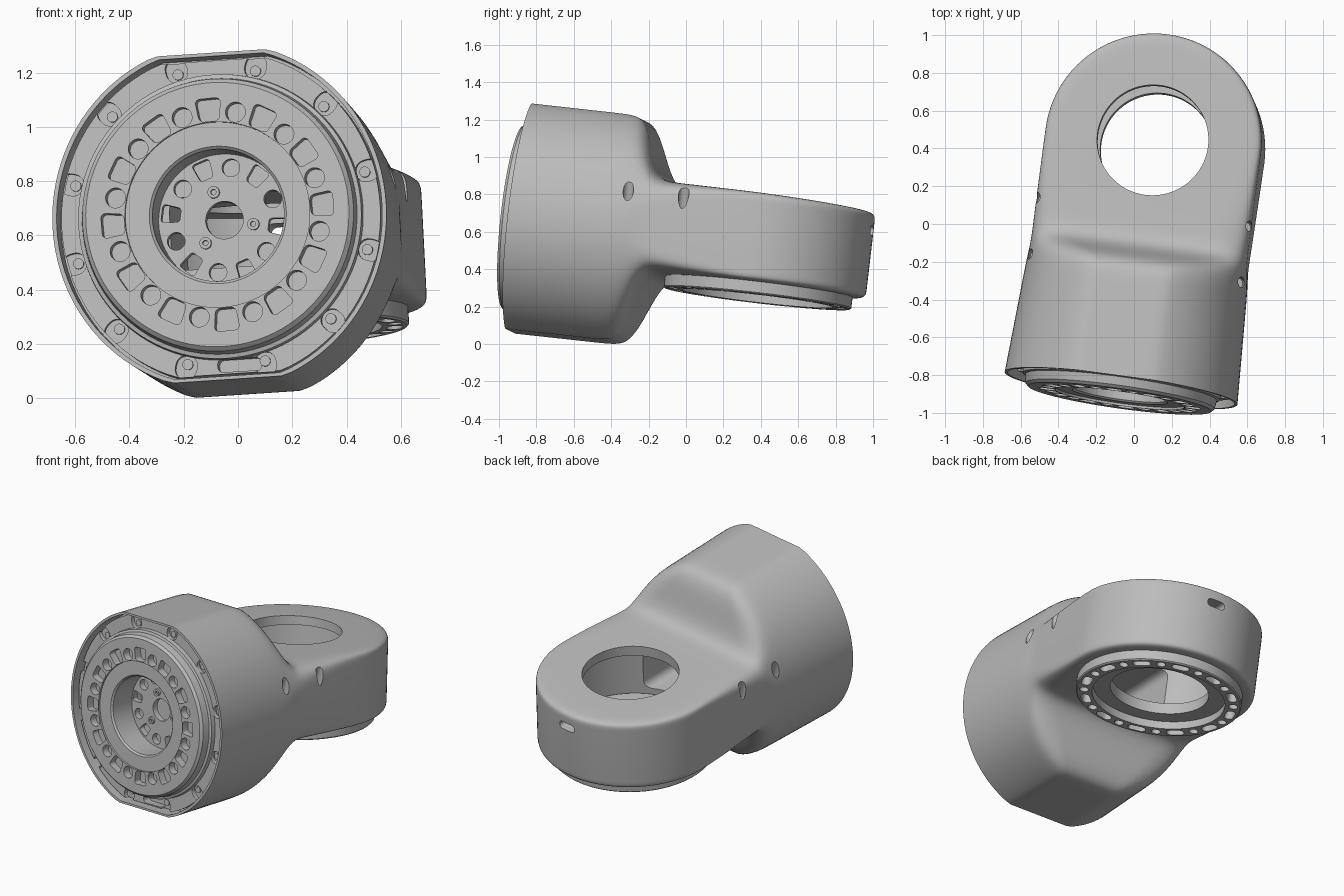
import bpy, bmesh
from math import sin, cos, pi, tanh, radians, copysign
from mathutils import Matrix

if "Cube" in bpy.data.objects:
    bpy.data.objects.remove(bpy.data.objects["Cube"])

# Tilted pose of the whole joint, and the frame of the front drum face (z points forward)
POSE = (Matrix.Translation((0.112, 0.415, 0.53)) @ Matrix.Rotation(radians(-8), 4, 'Z')
        @ Matrix.Rotation(radians(-6.2), 4, 'X') @ Matrix.Rotation(radians(-3.8), 4, 'Y'))
FRONT = Matrix.Rotation(pi / 2, 4, 'X')
UP = Matrix.Identity(4)

grey = bpy.data.materials.new("cast_grey")
grey.use_nodes = True
grey.diffuse_color = (0.5, 0.5, 0.5, 1)
grey.node_tree.nodes["Principled BSDF"].inputs["Base Color"].default_value = (0.5, 0.5, 0.5, 1)


def make(name, bm, frame=UP):
    bmesh.ops.recalc_face_normals(bm, faces=bm.faces[:])
    bm.transform(POSE @ frame)
    mesh = bpy.data.meshes.new(name)
    bm.to_mesh(mesh)
    bm.free()
    mesh.materials.append(grey)
    ob = bpy.data.objects.new(name, mesh)
    bpy.context.collection.objects.link(ob)
    return ob


def activate(ob):
    bpy.ops.object.select_all(action='DESELECT')
    ob.select_set(True)
    bpy.context.view_layer.objects.active = ob


def cut(ob, cutter):
    cutter.hide_render = True
    mod = ob.modifiers.new("cut", 'BOOLEAN')
    mod.operation, mod.solver, mod.object = 'DIFFERENCE', 'EXACT', cutter
    mod.use_hole_tolerant = True
    activate(ob)
    bpy.ops.object.modifier_apply(modifier=mod.name)
    bpy.data.objects.remove(cutter)


def smooth(ob):
    activate(ob)
    bpy.ops.object.shade_smooth_by_angle(angle=radians(30))


def circle(r, n=24, flat=9.0, stretch=1.0):
    pts = [(r * cos(2 * pi * i / n), r * stretch * sin(2 * pi * i / n)) for i in range(n)]
    return [(x, max(-flat, min(flat, y))) for x, y in pts]


def rounded(w, h, r, taper=0.0):
    # Rounded rectangle, optionally wider towards +x
    pts = []
    for k, (sx, sy) in enumerate([(1, 1), (-1, 1), (-1, -1), (1, -1)]):
        for j in range(6):
            a = (k + j / 5) * pi / 2
            x = sx * (w / 2 - r) + r * cos(a)
            y = sy * (h / 2 - r) + r * sin(a)
            pts.append((x, y * (1 + taper * x / w)))
    return pts


def prisms(name, parts, frame=UP):
    # Each part: outline, lower height, upper height, placement
    bm = bmesh.new()
    for pts, lo, hi, place in parts:
        rows = [[bm.verts.new(place @ Matrix.Translation((x, y, z)).translation) for x, y in pts]
                for z in (lo, hi)]
        bm.faces.new(rows[0][::-1])
        bm.faces.new(rows[1])
        for i in range(len(pts)):
            j = (i + 1) % len(pts)
            bm.faces.new((rows[0][i], rows[0][j], rows[1][j], rows[1][i]))
    return make(name, bm, frame)


def lathe(name, profile, frame=UP, n=96):
    bm = bmesh.new()
    rows = [[bm.verts.new((r * cos(2 * pi * i / n), r * sin(2 * pi * i / n), z)) for i in range(n)]
            for r, z in profile]
    for a, b in zip(rows, rows[1:] + rows[:1]):
        for i in range(n):
            j = (i + 1) % n
            bm.faces.new((a[i], a[j], b[j], b[i]))
    return make(name, bm, frame)


def polar(count, radius, start=0.0):
    return [Matrix.Rotation(radians(start) + 2 * pi * k / count, 4, 'Z')
            @ Matrix.Translation((radius, 0, 0)) for k in range(count)]


# Housing: flat-sided drum blending into a thick arm that ends in a round eye
N = 96
R, TALL, FLAT, EYE, RIM = 0.622, 0.645, 0.607, 0.575, 1.305


def section(y, turn=0.0):
    f = 0.5 + 0.5 * tanh((y + 0.625) / 0.06)
    squeeze = 1 + (EYE / R - 1) * min(1, (y + RIM) / 0.9)
    e = 0.1 + 0.2 * min(1, max(0, -y / 0.55)) ** 1.5
    ring = []
    for i in range(N):
        c, s = (round(v, 9) for v in (cos(2 * pi * i / N), sin(2 * pi * i / N)))
        ax = EYE * copysign(abs(c) ** e, c) if c else 0.0
        x = (1 - f) * R * c * squeeze + f * ax
        py = y + abs(x) * sin(turn)
        az = copysign(abs(s) ** e, s) * (0.252 - 0.02 * py if s > 0 else 0.224) if s else 0.0
        z = (1 - f) * max(-FLAT, min(FLAT, TALL * s)) + f * az
        ring.append((x * cos(turn), py, z))
    return ring


sections = [section(y) for y in [-RIM, -1.0] + [-0.86 + 0.02 * k for k in range(31)]]
sections += [section(y) for y in (-0.2, -0.14, -0.07)]
sections += [section(0, k * pi / 48) for k in range(25)]
bm = bmesh.new()
rows = [[bm.verts.new(p) for p in ring] for ring in sections]
bm.faces.new(rows[0])
for a, b in zip(rows, rows[1:]):
    for i in range(N):
        j = (i + 1) % N
        bm.faces.new((a[i], a[j], b[j], b[i]))
bmesh.ops.remove_doubles(bm, verts=bm.verts[:], dist=1e-5)
housing = make("housing", bm)

# Hollows: through hole and wider cavity of the eye, drum pocket and cavity, wire tunnel
cut(housing, prisms("eye_hole", [(circle(0.295, 96), -0.5, 0.5, UP)]))
cut(housing, lathe("eye_cavity", [(0.28, -0.4), (0.28, 0.19), (0.45, 0.19), (0.45, -0.4)]))
cut(housing, prisms("pocket", [(circle(0.606, 96, 0.594, 1.037), 1.19, 1.5, UP)], FRONT))
cut(housing, prisms("drum_cavity", [(circle(0.5, 64), 0.82, 1.25, UP)], FRONT))
cut(housing, prisms("tunnel", [(rounded(0.5, 0.27, 0.05), 0.36, 0.9, UP)], FRONT))

# Slot in the tip and steep screw holes on both flanks
cut(housing, prisms("tip_slot", [(rounded(0.12, 0.05, 0.024), -0.7, -0.4,
                                  Matrix.Translation((0, 0.14, 0)))], FRONT))
flank = [(circle(0.028), -0.09, 0.25, Matrix.Translation((side * 0.568, y, 0.19))
          @ Matrix.Rotation(side * radians(17), 4, 'Y')) for side in (-1, 1) for y in (-0.38, -0.68)]
cut(housing, prisms("flank_holes", flank))
smooth(housing)

# Front lid with screw recesses round the rim and a connector window
lid = prisms("front_lid", [(circle(0.594, 96, 0.582, 1.037), 1.18, 1.265, UP)], FRONT)
cut(lid, prisms("lid_bore", [(circle(0.5, 64), 1, 1.5, UP)], FRONT))
recesses = [(rounded(0.09, 0.08, 0.038), 1.24, 1.5, m) for m in polar(12, 0.57, 14)]
cut(lid, prisms("lid_recesses", recesses, FRONT))
window = Matrix.Translation((0.04, -0.55, 0))
cut(lid, prisms("lid_window", [(rounded(0.16, 0.05, 0.02), 1.21, 1.5, window)], FRONT))
smooth(lid)
smooth(prisms("lid_screws", [(circle(0.02, 16), 1.23, 1.25, m) for m in polar(12, 0.557, 14)], FRONT))

# Output hub: ring of alternating round and tapered pockets
hub = lathe("output_hub", [(0.245, 1.13), (0.245, 1.337), (0.255, 1.347), (0.344, 1.347), (0.344, 1.36),
                           (0.49, 1.36), (0.505, 1.345), (0.512, 1.3), (0.527, 1.295), (0.53, 1.266),
                           (0.49, 1.266), (0.49, 1.13)], FRONT)
pockets = [(circle(0.037), 1.31, 1.5, m) for m in polar(12, 0.385, 77)]
pockets += [(rounded(0.085, 0.085, 0.018, 0.25), 1.31, 1.5, m) for m in polar(12, 0.39, 92)]
cut(hub, prisms("hub_pockets", pockets, FRONT))
smooth(hub)

# Inner plate deep in the bore, with holes and small screws
plate = prisms("inner_plate", [(circle(0.25, 64), 1.13, 1.17, UP)], FRONT)
holes = [(circle(0.07, 32), 1, 1.5, UP)]
holes += [(circle(0.033), 1, 1.5, m) for m in polar(6, 0.195, 20)]
holes += [(rounded(0.07, 0.06, 0.012, 0.3), 1, 1.5, m) for m in polar(6, 0.2, 50)]
cut(plate, prisms("plate_holes", holes, FRONT))
smooth(plate)
for m in polar(3, 0.11, 108):
    smooth(lathe("plate_screw", [(0.01, 1.16), (0.01, 1.185), (0.022, 1.185), (0.022, 1.16)], FRONT @ m, 20))

# Lower flange under the eye, with alternating round holes and slots
flange = lathe("lower_flange", [(0.3, -0.24), (0.3, -0.17), (0.44, -0.17), (0.445, -0.2), (0.505, -0.2),
                                (0.505, -0.282), (0.498, -0.289), (0.405, -0.289), (0.405, -0.24)])
openings = [(circle(0.028), -0.4, -0.235, m) for m in polar(12, 0.455)]
openings += [(rounded(0.056, 0.11, 0.027), -0.4, -0.235, m) for m in polar(12, 0.455, 15)]
cut(flange, prisms("flange_openings", openings))
smooth(flange)
